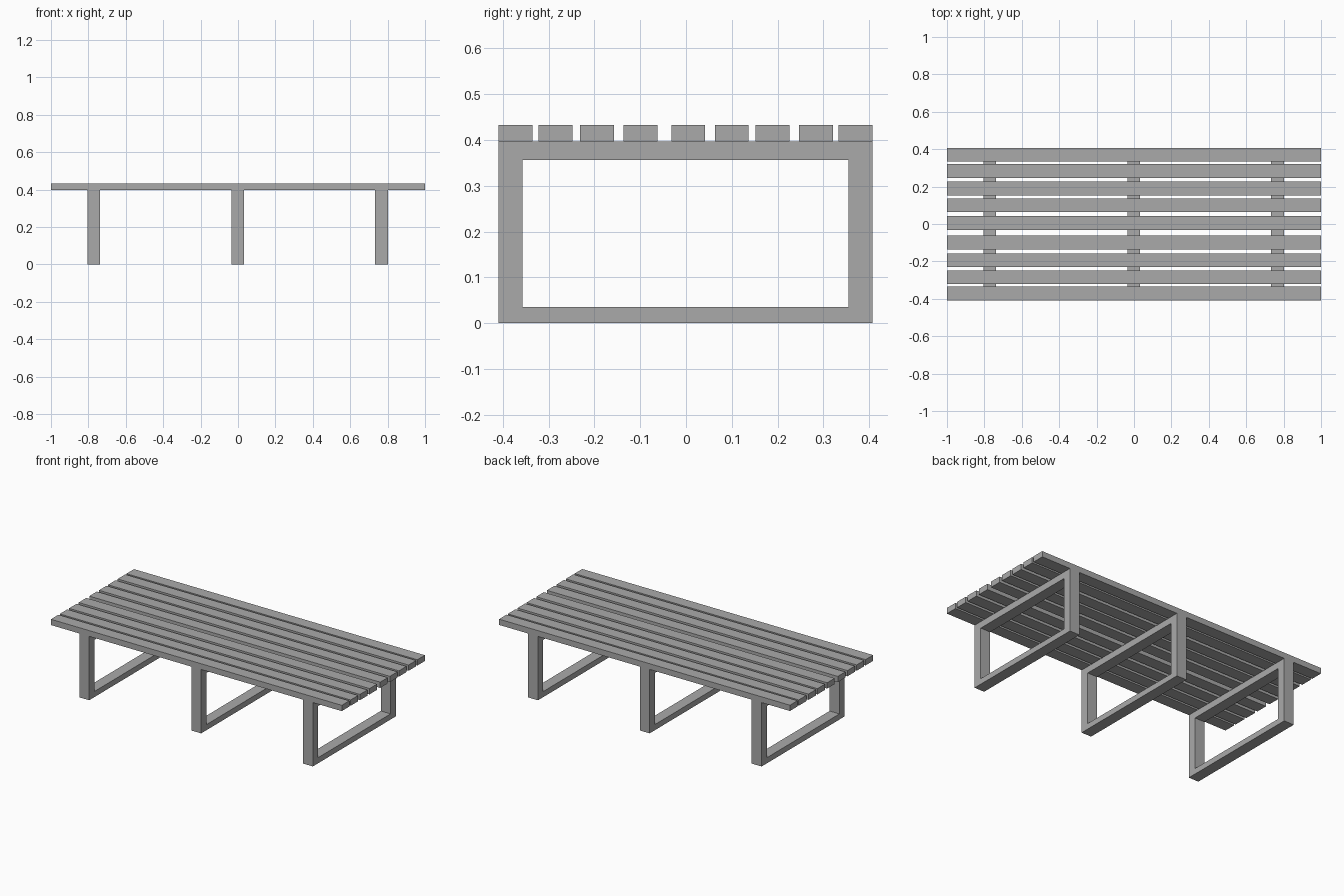
import bpy
import bmesh

cube = bpy.data.objects.get("Cube")
if cube:
    bpy.data.objects.remove(cube, do_unlink=True)

grey = bpy.data.materials.new("plain grey")
grey.use_nodes = True
colour = (0.4, 0.4, 0.4, 1)
grey.diffuse_color = colour
bsdf = next(n for n in grey.node_tree.nodes if n.type == "BSDF_PRINCIPLED")
bsdf.inputs["Base Color"].default_value = colour


def finish(name, bm):
    bmesh.ops.recalc_face_normals(bm, faces=bm.faces)
    mesh = bpy.data.meshes.new(name)
    bm.to_mesh(mesh)
    bm.free()
    mesh.materials.append(grey)
    obj = bpy.data.objects.new(name, mesh)
    bpy.context.collection.objects.link(obj)
    return obj


def box(name, low, high):
    bm = bmesh.new()
    bmesh.ops.create_cube(bm, size=1)
    for v in bm.verts:
        v.co = [(a + b) / 2 + c * (b - a) for a, b, c in zip(low, high, v.co)]
    return finish(name, bm)


def rectangle(y0, y1, z0, z1):
    return [(y0, z0), (y1, z0), (y1, z1), (y0, z1)]


def frame(name, x, width, outer, inner):
    """Closed rectangular loop leg, extruded along x."""
    bm = bmesh.new()
    o, i = ([bm.verts.new((x - width / 2, y, z)) for y, z in loop]
            for loop in (outer, inner))
    faces = []
    for k in range(4):
        n = (k + 1) % 4
        faces.append(bm.faces.new((o[k], o[n], i[n], i[k])))
    result = bmesh.ops.extrude_face_region(bm, geom=faces, use_keep_orig=True)
    moved = [g for g in result["geom"] if isinstance(g, bmesh.types.BMVert)]
    bmesh.ops.translate(bm, verts=moved, vec=(width, 0, 0))
    return finish(name, bm)


# Seat slats, with slightly uneven gaps
SLAT_BOTTOM, SLAT_TOP, SLAT_WIDTH = 0.397, 0.433, 0.074
slat_centres = [-0.372, -0.285, -0.194, -0.099, 0.005, 0.1, 0.189, 0.284, 0.37]
for number, y in enumerate(slat_centres, 1):
    box(f"seat_slat_{number}",
        (-1, y - SLAT_WIDTH / 2, SLAT_BOTTOM),
        (1, y + SLAT_WIDTH / 2, SLAT_TOP))

# Three rectangular leg frames
outer = rectangle(-0.409, 0.407, 0, SLAT_BOTTOM)
inner = rectangle(-0.357, 0.355, 0.035, 0.356)
for side, x in (("right", -0.771), ("middle", -0.001), ("left", 0.767)):
    frame(f"{side}_leg_frame", x, 0.068, outer, inner)
